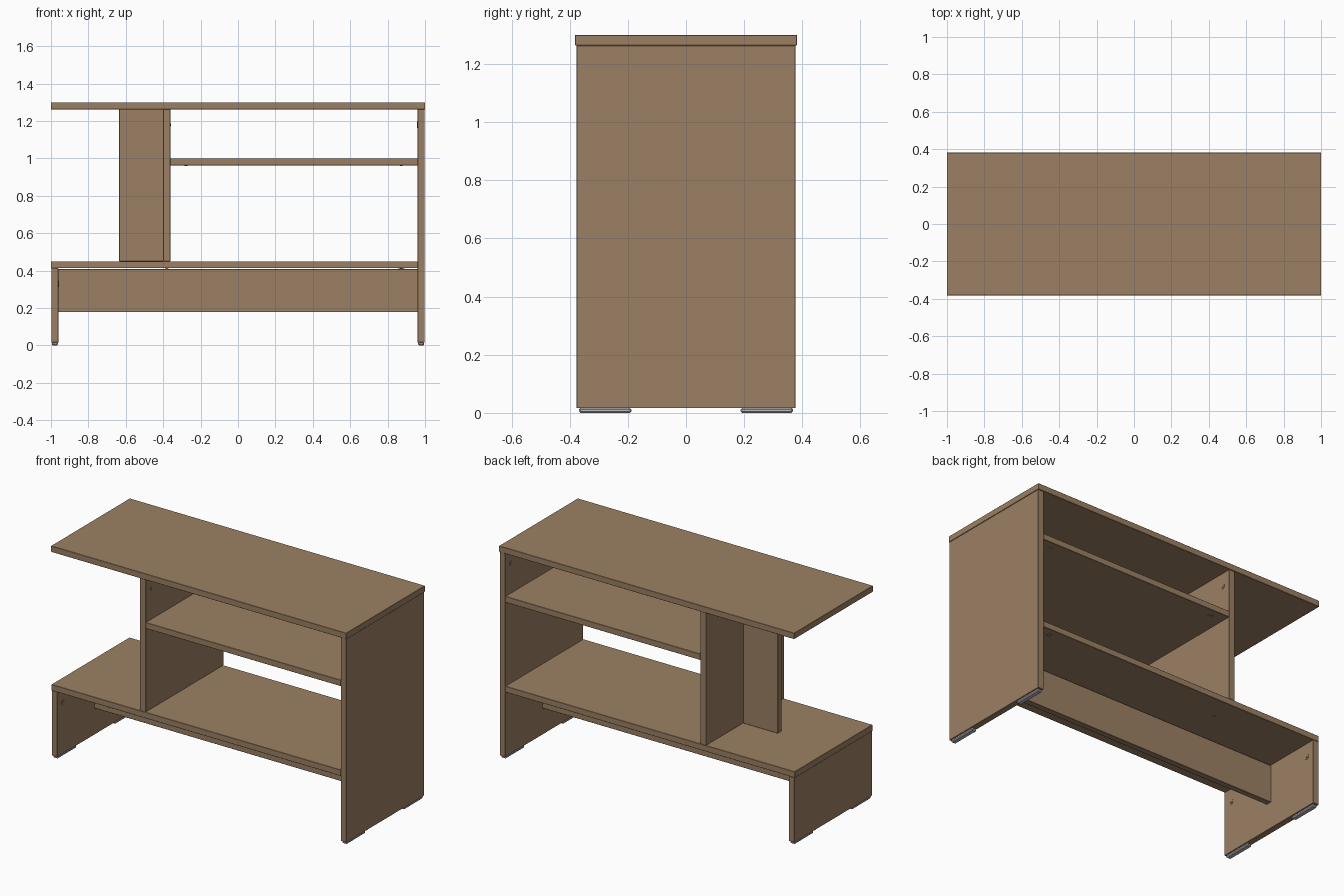
import bpy
from mathutils import Vector

default = bpy.data.objects.get("Cube")
if default:
    bpy.data.objects.remove(default, do_unlink=True)


def make_material(name, colour):
    mat = bpy.data.materials.new(name)
    mat.use_nodes = True
    mat.diffuse_color = colour
    mat.node_tree.nodes["Principled BSDF"].inputs["Base Color"].default_value = colour
    return mat


wood = make_material("brown wood", (0.332, 0.216, 0.127, 1))
grey = make_material("light grey plastic", (0.5, 0.5, 0.53, 1))


def box(name, xs, ys, zs, mat=wood, bevel=0.0015):
    """Axis-aligned board given by its extents."""
    spans = (xs, ys, zs)
    bpy.ops.mesh.primitive_cube_add(size=1, location=[sum(s) / 2 for s in spans])
    obj = bpy.context.object
    obj.name = name
    for v in obj.data.vertices:
        v.co = Vector([c * (s[1] - s[0]) for c, s in zip(v.co, spans)])
    obj.data.materials.append(mat)
    mod = obj.modifiers.new("edge", "BEVEL")
    mod.width, mod.segments = bevel, 1
    return obj


def fitting(name, location, normal, radius=0.017):
    """Small round connector cap with a raised centre, lying on a board face."""
    turn = Vector(normal).to_track_quat("Z", "Y").to_euler()
    for part, r, depth in (("cap", radius, 0.004), ("slot", radius * 0.4, 0.008)):
        bpy.ops.mesh.primitive_cylinder_add(vertices=16, radius=r, depth=depth,
                                            location=location, rotation=turn)
        bpy.context.object.name = f"{name}_{part}"
        bpy.context.object.data.materials.append(wood)


# Main boards
depth = (-0.377, 0.377)
middle = (-0.018, 0.018)
box("top_board", (-1, 1), (-0.381, 0.381), (1.263, 1.3))
box("tall_side", (0.96, 0.998), depth, (0.016, 1.263))
box("lower_shelf", (-1, 0.96), depth, (0.413, 0.45))
box("short_side", (-0.998, -0.96), depth, (0.016, 0.413))
box("divider", (-0.4, -0.362), depth, (0.45, 1.263))
box("upper_shelf", (-0.362, 0.96), depth, (0.963, 1.0))
box("support_fin", (-0.635, -0.4), middle, (0.45, 1.263))
box("apron", (-0.96, 0.96), middle, (0.178, 0.409))

# Foot glides under both sides
for side, x in (("left", 0.979), ("right", -0.979)):
    for end, y in (("front", -0.278), ("back", 0.278)):
        box(f"{side}_{end}_foot", (x - 0.016, x + 0.016), (y - 0.09, y + 0.09),
            (0, 0.017), grey, 0.005)

# Connector caps
for end, y in (("front", -0.32), ("back", 0.32)):
    fitting(f"divider_{end}", (-0.362, y, 1.18), (1, 0, 0))
    fitting(f"tall_side_{end}", (0.96, y, 1.18), (-1, 0, 0))
    fitting(f"short_side_{end}", (-0.96, y, 0.33), (1, 0, 0))
    fitting(f"lower_shelf_{end}", (0.872, y, 0.413), (0, 0, -1))
    fitting(f"divider_bolt_{end}", (-0.381, y * 0.7, 0.413), (0, 0, -1), 0.01)
    for x in (-0.278, 0.872):
        fitting(f"upper_shelf_{end}", (x, y, 0.963), (0, 0, -1))
for x in (-0.875, 0.872):
    fitting("apron", (x, -0.018, 0.213), (0, -1, 0))
